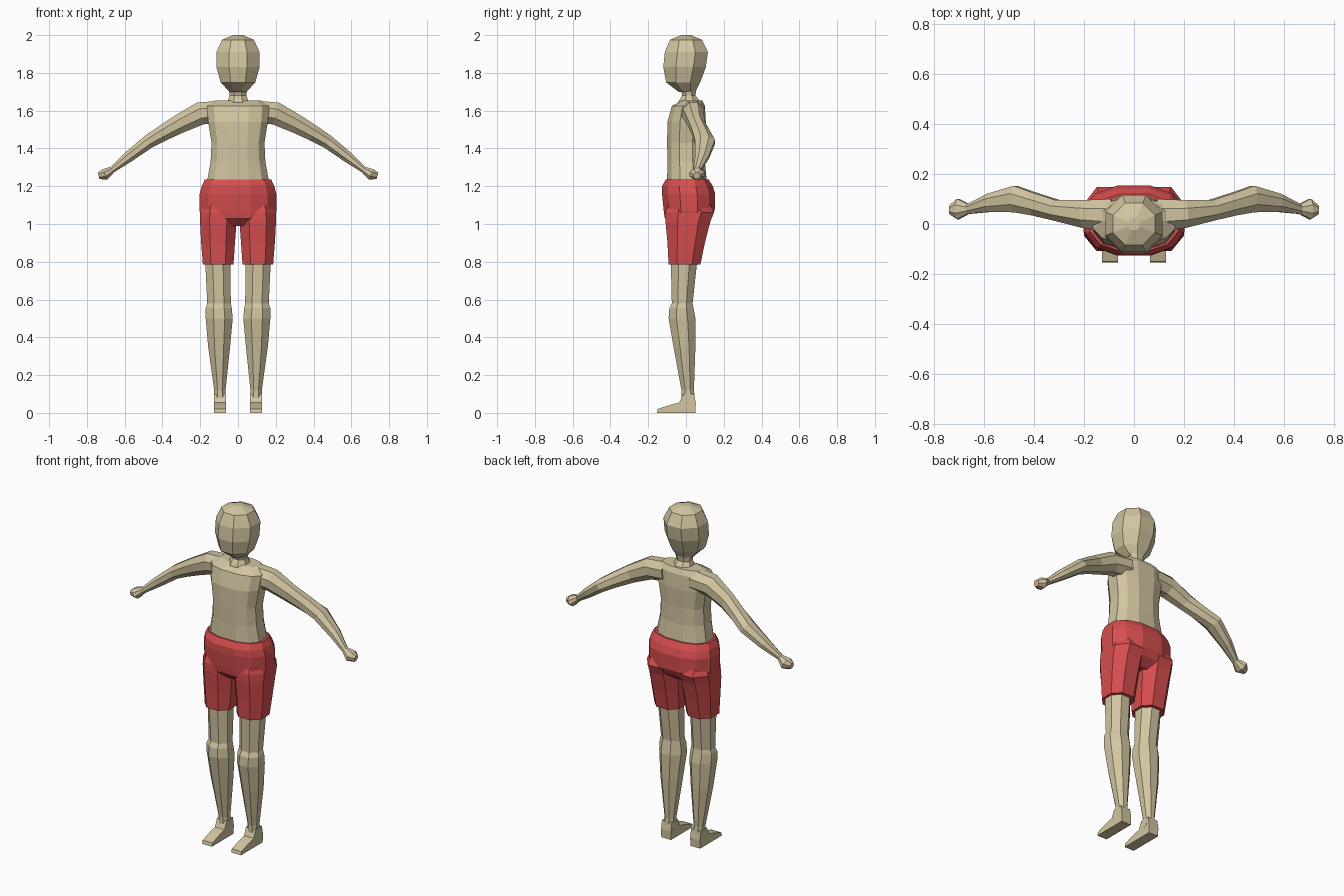
import bpy, bmesh, math
from mathutils import Vector


def material(name, rgb):
    m = bpy.data.materials.new(name)
    m.diffuse_color = (*rgb, 1)
    return m


SKIN = material("skin", (0.645, 0.558, 0.355))
RED = material("red_cloth", (0.68, 0.075, 0.078))


def unit_loop(n, power):
    """Rounded n-sided loop that fills the square from -1 to 1."""
    pts = []
    for i in range(n):
        a = 2 * math.pi * (i + 0.5) / n
        c, s = math.cos(a), math.sin(a)
        pts.append((math.copysign(abs(c) ** power, c), math.copysign(abs(s) ** power, s)))
    mx = max(p[0] for p in pts)
    my = max(p[1] for p in pts)
    return [(x / mx, y / my) for x, y in pts]


def skin_rings(name, rings, mat, mirror=False):
    """Bridge rings of points, cap both ends and make a flat-shaded object."""
    bm = bmesh.new()
    loops = [[bm.verts.new(p) for p in r] for r in rings]
    n = len(loops[0])
    for a, b in zip(loops, loops[1:]):
        for i in range(n):
            j = (i + 1) % n
            bm.faces.new((a[i], a[j], b[j], b[i]))
    bm.faces.new(loops[0])
    bm.faces.new(loops[-1])
    bmesh.ops.recalc_face_normals(bm, faces=bm.faces)
    me = bpy.data.meshes.new(name)
    bm.to_mesh(me)
    bm.free()
    me.materials.append(mat)
    ob = bpy.data.objects.new(name, me)
    bpy.context.collection.objects.link(ob)
    if mirror:
        ob.modifiers.new("mirror", "MIRROR").use_mirror_merge = False
    return ob


def stack(name, sections, mat, n=8, power=1.0, mirror=False):
    """Loft of level sections given as z, x min, x max, y min, y max."""
    loop = unit_loop(n, power)
    rings = [[((x0 + x1) / 2 + u * (x1 - x0) / 2, (y0 + y1) / 2 + v * (y1 - y0) / 2, z)
              for u, v in loop] for z, x0, x1, y0, y1 in sections]
    return skin_rings(name, rings, mat, mirror)


def centred(rows):
    return [(z, -w, w, y0, y1) for z, w, y0, y1 in rows]


# Head, neck and torso: z, half width, y min, y max
stack("head", centred([
    (1.70, 0.045, -0.04, 0.05), (1.75, 0.092, -0.105, 0.075), (1.83, 0.114, -0.12, 0.105),
    (1.91, 0.114, -0.112, 0.116), (1.975, 0.085, -0.085, 0.085), (2.0, 0.025, -0.025, 0.025),
]), SKIN)
stack("neck", centred([
    (1.60, 0.07, -0.05, 0.08), (1.65, 0.055, -0.04, 0.075),
    (1.68, 0.045, -0.02, 0.05), (1.74, 0.05, -0.035, 0.06),
]), SKIN)
stack("torso", centred([
    (1.12, 0.165, -0.095, 0.11), (1.23, 0.163, -0.10, 0.11), (1.33, 0.145, -0.098, 0.10),
    (1.43, 0.14, -0.10, 0.10), (1.54, 0.158, -0.098, 0.105), (1.625, 0.165, -0.075, 0.10),
    (1.655, 0.12, -0.02, 0.085),
]), SKIN, 12, 0.8)

# Arms: centre x, y, z, half depth, half height
arm = [
    (0.09, 0.035, 1.595, 0.065, 0.058), (0.20, 0.04, 1.585, 0.056, 0.060),
    (0.31, 0.055, 1.53, 0.042, 0.050), (0.40, 0.08, 1.48, 0.046, 0.042),
    (0.475, 0.10, 1.435, 0.053, 0.036), (0.58, 0.085, 1.355, 0.037, 0.029),
    (0.665, 0.06, 1.288, 0.020, 0.017), (0.705, 0.06, 1.263, 0.041, 0.030),
    (0.738, 0.057, 1.255, 0.018, 0.018),
]
rings = []
for k, (x, y, z, d, h) in enumerate(arm):
    a, b = arm[max(k - 1, 0)], arm[min(k + 1, len(arm) - 1)]
    along = Vector((b[0] - a[0], 0, b[2] - a[2])).normalized()
    up = Vector((-along.z, 0, along.x))
    rings.append([Vector((x, y + u * d, z)) + up * v * h for u, v in unit_loop(8, 1.0)])
skin_rings("arms", rings, SKIN, mirror=True)

# Legs from thigh to ankle
stack("legs", [
    (0.95, 0.04, 0.175, -0.085, 0.065), (0.79, 0.04, 0.173, -0.08, 0.058),
    (0.58, 0.038, 0.163, -0.075, 0.035), (0.555, 0.033, 0.171, -0.088, 0.04),
    (0.50, 0.028, 0.171, -0.092, 0.05), (0.35, 0.042, 0.158, -0.066, 0.05),
    (0.12, 0.066, 0.126, -0.024, 0.042), (0.05, 0.063, 0.128, -0.025, 0.05),
], SKIN, mirror=True)

# Feet: side profile stretched across the width
profile = [(0.05, 0), (-0.155, 0), (-0.15, 0.02), (-0.085, 0.042), (-0.035, 0.055),
           (-0.015, 0.10), (0.043, 0.10), (0.052, 0.05)]
skin_rings("feet", [[(x, y, z) for y, z in profile] for x in (0.064, 0.128)], SKIN, mirror=True)

# Shorts: hips and two wide legs
stack("shorts_hips", centred([
    (0.99, 0.11, -0.07, 0.08), (1.03, 0.196, -0.112, 0.13), (1.07, 0.203, -0.118, 0.152),
    (1.16, 0.203, -0.127, 0.154), (1.20, 0.192, -0.126, 0.142), (1.235, 0.176, -0.108, 0.12),
]), RED, 12, 0.85)
stack("shorts_legs", [
    (0.785, 0.024, 0.186, -0.092, 0.076), (0.90, 0.016, 0.195, -0.098, 0.100),
    (1.01, 0.008, 0.201, -0.108, 0.128), (1.06, 0.004, 0.201, -0.108, 0.148),
    (1.12, 0.02, 0.18, -0.09, 0.12),
], RED, 8, 0.85, mirror=True)
